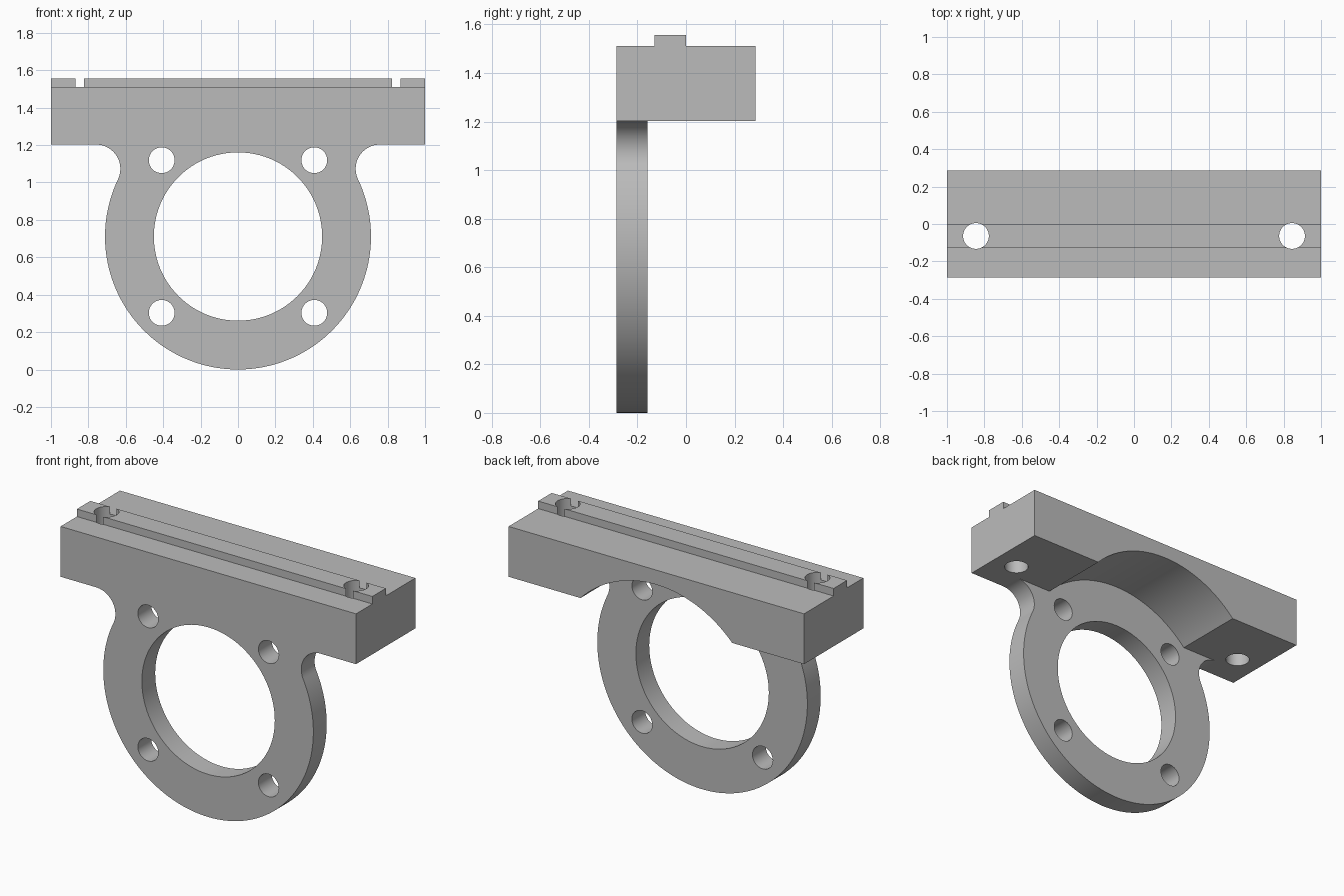
import bpy
import bmesh
from math import atan2, cos, pi, sin
from mathutils import Matrix, Vector

if "Cube" in bpy.data.objects:
    bpy.data.objects.remove(bpy.data.objects["Cube"], do_unlink=True)

# Main dimensions
FRONT, PLATE_BACK, BACK = -0.287, -0.158, 0.287
RIB_FRONT, RIB_BACK = -0.129, 0.001
CENTRE, RING, BORE, FILLET = 0.711, 0.711, 0.45, 0.13
UNDERSIDE, LEDGE, TOP = 1.203, 1.511, 1.557
BOLT, BOLT_PITCH = 0.069, 0.408
SCREW_X, SCREW_Y = 0.845, -0.064


def arc(cx, cz, radius, start, end, steps):
    angles = [start + (end - start) * i / steps for i in range(steps + 1)]
    return [(cx + radius * cos(a), cz + radius * sin(a)) for a in angles]


def extrude_profile(name, points, y0, y1):
    """Solid from a front outline of (x, z) points, swept from y0 to y1."""
    bm = bmesh.new()
    face = bm.faces.new([bm.verts.new((x, y0, z)) for x, z in points])
    swept = bmesh.ops.extrude_face_region(bm, geom=[face])["geom"]
    verts = [g for g in swept if isinstance(g, bmesh.types.BMVert)]
    bmesh.ops.translate(bm, verts=verts, vec=(0, y1 - y0, 0))
    bmesh.ops.recalc_face_normals(bm, faces=bm.faces)
    return finish(name, bm)


def box(name, low, high):
    x0, y0, z0 = low
    x1, y1, z1 = high
    return extrude_profile(name, [(x0, z0), (x1, z0), (x1, z1), (x0, z1)], y0, y1)


def cylinder(name, centre, radius, axis, segments):
    bm = bmesh.new()
    turn = Vector((0, 0, 1)).rotation_difference(Vector(axis)).to_matrix().to_4x4()
    bmesh.ops.create_cone(bm, cap_ends=True, segments=segments, radius1=radius,
                          radius2=radius, depth=2,
                          matrix=Matrix.Translation(centre) @ turn)
    return finish(name, bm)


def finish(name, bm):
    mesh = bpy.data.meshes.new(name)
    bm.to_mesh(mesh)
    bm.free()
    obj = bpy.data.objects.new(name, mesh)
    bpy.context.collection.objects.link(obj)
    return obj


def cut(target, cutter):
    cutter.hide_render = True
    bpy.context.view_layer.objects.active = target
    mod = target.modifiers.new("cut", "BOOLEAN")
    mod.operation, mod.solver, mod.object = "DIFFERENCE", "EXACT", cutter
    bpy.ops.object.modifier_apply(modifier=mod.name)
    bpy.data.objects.remove(cutter, do_unlink=True)


# Front outline: ring, tangent fillets and wide top bar
fillet_z = UNDERSIDE - FILLET
fillet_x = ((RING + FILLET) ** 2 - (fillet_z - CENTRE) ** 2) ** 0.5
tangent = atan2(fillet_z - CENTRE, fillet_x)
right_side = arc(0, CENTRE, RING, -pi / 2, tangent, 60)
right_side += arc(fillet_x, fillet_z, FILLET, pi + tangent, pi / 2, 20)[1:]
right_side += [(1, UNDERSIDE), (1, TOP)]
outline = right_side + [(-x, z) for x, z in reversed(right_side[1:])]
bracket = extrude_profile("mounting_bracket", outline, FRONT, BACK)

# Clear the space behind the plate, with an arched relief under the bar
rise = atan2(UNDERSIDE - CENTRE, (RING ** 2 - (UNDERSIDE - CENTRE) ** 2) ** 0.5)
relief = [(-1.2, -0.2), (1.2, -0.2), (1.2, UNDERSIDE)]
relief += arc(0, CENTRE, RING, rise, pi - rise, 48) + [(-1.2, UNDERSIDE)]
cut(bracket, extrude_profile("rear_relief", relief, PLATE_BACK, BACK + 0.2))

# Ledges either side of the locating rib
cut(bracket, box("front_ledge", (-1.2, FRONT - 0.2, LEDGE), (1.2, RIB_FRONT, TOP + 0.2)))
cut(bracket, box("rear_ledge", (-1.2, RIB_BACK, LEDGE), (1.2, BACK + 0.2, TOP + 0.2)))

# Main bore, bolt holes and vertical screw holes
cut(bracket, cylinder("bore", (0, 0, CENTRE), BORE, (0, 1, 0), 96))
for side in (-1, 1):
    for level in (-1, 1):
        spot = (side * BOLT_PITCH, FRONT - 0.8, CENTRE + level * BOLT_PITCH)
        cut(bracket, cylinder("bolt_hole", spot, BOLT, (0, 1, 0), 40))
    cut(bracket, cylinder("screw_hole", (side * SCREW_X, SCREW_Y, TOP), BOLT, (0, 0, 1), 40))

# Plain grey finish
grey = bpy.data.materials.new("plain_grey")
grey.use_nodes = True
colour = (0.5, 0.5, 0.5, 1)
grey.diffuse_color = colour
grey.node_tree.nodes["Principled BSDF"].inputs["Base Color"].default_value = colour
bracket.data.materials.clear()
bracket.data.materials.append(grey)

bpy.ops.object.select_all(action="DESELECT")
bracket.select_set(True)
bpy.context.view_layer.objects.active = bracket
bpy.ops.object.shade_smooth_by_angle(angle=pi / 6)
